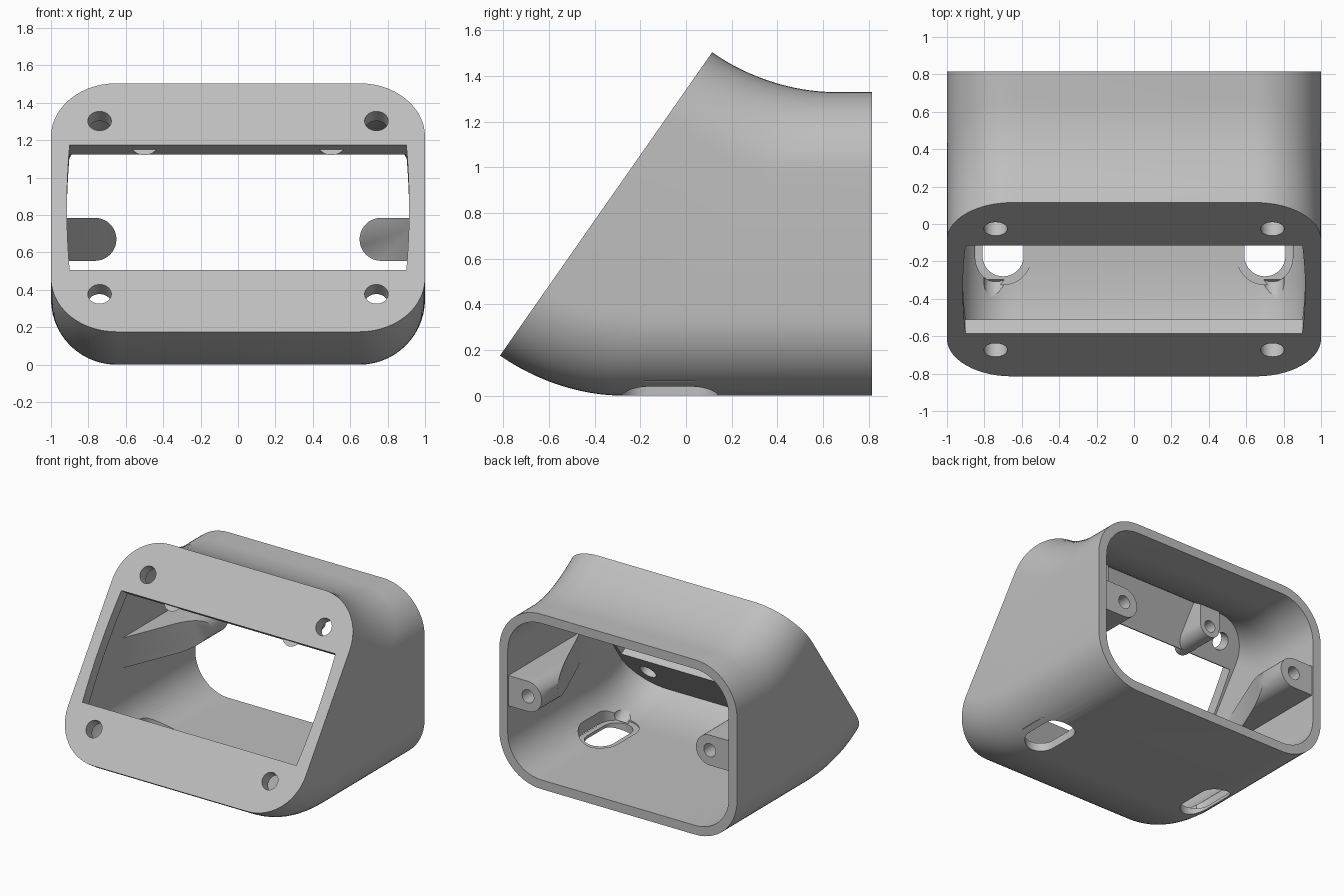
import bpy, bmesh, math
from mathutils import Vector

cube = bpy.data.objects.get("Cube")
if cube:
    bpy.data.objects.remove(cube, do_unlink=True)

grey = bpy.data.materials.new("light_grey")
grey.use_nodes = True
grey.diffuse_color = (0.52, 0.52, 0.52, 1)
grey.node_tree.nodes["Principled BSDF"].inputs["Base Color"].default_value = (0.52, 0.52, 0.52, 1)

HALF_SLOPE, HALF_BACK = 0.811, 0.665
C, S = 0.819, 0.573          # cosine and sine of the panel tilt
BACK = 0.815


# Mappings from profile coordinates to space
def tilted(u, v, t):
    return Vector((u, -0.35 + S * v + C * t, 0.84 + C * v - S * t))


def along_y(u, v, t):
    return Vector((u, t, v))


def along_z(u, v, t):
    return Vector((u, v, t))


def mesh_from_rings(name, rings):
    """Close a stack of matching point rings into a solid."""
    bm = bmesh.new()
    rows = [[bm.verts.new(p) for p in ring] for ring in rings]
    n = len(rows[0])
    for a, b in zip(rows, rows[1:]):
        for i in range(n):
            j = (i + 1) % n
            bm.faces.new((a[i], a[j], b[j], b[i]))
    bm.faces.new(rows[0])
    bm.faces.new(rows[-1][::-1])
    bmesh.ops.recalc_face_normals(bm, faces=bm.faces)
    me = bpy.data.meshes.new(name)
    bm.to_mesh(me)
    bm.free()
    me.materials.append(grey)
    ob = bpy.data.objects.new(name, me)
    bpy.context.collection.objects.link(ob)
    return ob


def prism(name, pts, frame, a, b):
    """Extrude a profile; each end is a number or a function of (u, v)."""
    end = lambda e, u, v: e(u, v) if callable(e) else e
    return mesh_from_rings(name, [[frame(u, v, end(e, u, v)) for u, v in pts] for e in (a, b)])


def arc(cx, cy, r, start, stop, n):
    return [(cx + r * math.cos(math.radians(start + (stop - start) * i / n)),
             cy + r * math.sin(math.radians(start + (stop - start) * i / n))) for i in range(n + 1)]


def circle(cx, cy, r):
    return arc(cx, cy, r, 0, 360, 32)[:-1]


def slot(cx, y0, y1, r):
    return arc(cx, y1 - r, r, 0, 180, 16) + arc(cx, y0 + r, r, 180, 360, 16)


def rounded_rect(w, h, r):
    pts = []
    for sx, sy, a in ((1, 1, 0), (-1, 1, 90), (-1, -1, 180), (1, -1, 270)):
        pts += arc(sx * (w - r), sy * (h - r), r, a, a + 90, 14)
    return pts


def housing(name, inset, depth, back):
    """Rounded tube bending from the tilted panel to the upright rear."""
    r = 0.35 - inset
    front = rounded_rect(1 - inset, HALF_SLOPE - inset, r)
    rear = rounded_rect(1 - inset, HALF_BACK - inset, r)
    rings = []
    steps = 16
    for k in range(steps + 1):
        s = k / steps
        ring = []
        for (u, v), (x, h) in zip(front, rear):
            p0 = tilted(u, v, depth)
            p1 = Vector((x, 0.19 + 0.7 * h, HALF_BACK + h))
            m = (p1 - p0).length
            t0, t1 = Vector((0, C, -S)) * m, Vector((0, m, 0))
            ring.append(p0 * (2 * s**3 - 3 * s**2 + 1) + t0 * (s**3 - 2 * s**2 + s)
                        + p1 * (3 * s**2 - 2 * s**3) + t1 * (s**3 - s**2))
        rings.append(ring)
    rings.append([Vector((x, back, HALF_BACK + h)) for x, h in rear])
    return mesh_from_rings(name, rings)


def combine(body, tool, operation):
    mod = body.modifiers.new(tool.name, 'BOOLEAN')
    mod.operation, mod.object, mod.solver = operation, tool, 'EXACT'
    bpy.context.view_layer.objects.active = body
    bpy.ops.object.modifier_apply(modifier=mod.name)
    bpy.data.objects.remove(tool, do_unlink=True)


# Hollow shell
body = housing("housing", 0, 0, BACK)
combine(body, housing("cavity", 0.07, 0.09, BACK + 0.1), 'DIFFERENCE')

# Panel window with slightly bowed sides
vs = [-0.409 + 0.818 * i / 12 for i in range(13)]
side = [(0.9 + 0.015 * (1 - (v / 0.409) ** 2), v) for v in vs]
window = side + [(-u, v) for u, v in reversed(side)]
combine(body, prism("window_cutter", window, tilted, -0.1, 0.2), 'DIFFERENCE')

for sx in (1, -1):
    # Tapered rear screw boss on the side wall
    pts = [(0.96, 0.785)] + arc(0.765, 0.67, 0.115, 90, 270, 20) + [(0.96, 0.555)]
    taper = lambda u, v: 0.62 - (abs(u) - 0.65) * 2.43
    combine(body, prism("side_boss", [(sx * u, v) for u, v in pts], along_y,
                        BACK - 0.008, taper), 'UNION')
    combine(body, prism("side_bore", circle(sx * 0.765, 0.67, 0.05), along_y, 0.9, 0.55), 'DIFFERENCE')

    # Small boss hanging behind the top of the panel
    pts = [(0.585, 1.4)] + arc(0.5, 1.205, 0.085, 0, -180, 16) + [(0.415, 1.4)]
    behind = lambda u, v: -0.35 + 0.7 * (v - 0.84) + 0.05
    combine(body, prism("top_boss", [(sx * u, v) for u, v in pts], along_y, behind, 0.22), 'UNION')
    combine(body, prism("top_bore", circle(sx * 0.5, 1.205, 0.045), along_y, 0.1, 0.3), 'DIFFERENCE')

    # Panel screw holes
    for v in (0.565, -0.565):
        combine(body, prism("panel_hole", circle(sx * 0.74, v, 0.063), tilted, -0.1, 0.49), 'DIFFERENCE')

    # Floor slot with a shallow ledge around it
    combine(body, prism("floor_slot", slot(sx * 0.7, -0.28, 0.14, 0.11), along_z, -0.1, 0.2), 'DIFFERENCE')
    combine(body, prism("slot_ledge", slot(sx * 0.7, -0.325, 0.185, 0.15), along_z, 0.062, 0.2), 'DIFFERENCE')

# Smooth the curves, keep edges crisp
bpy.ops.object.select_all(action='DESELECT')
body.select_set(True)
bpy.context.view_layer.objects.active = body
bpy.ops.object.shade_smooth_by_angle(angle=math.radians(30))
